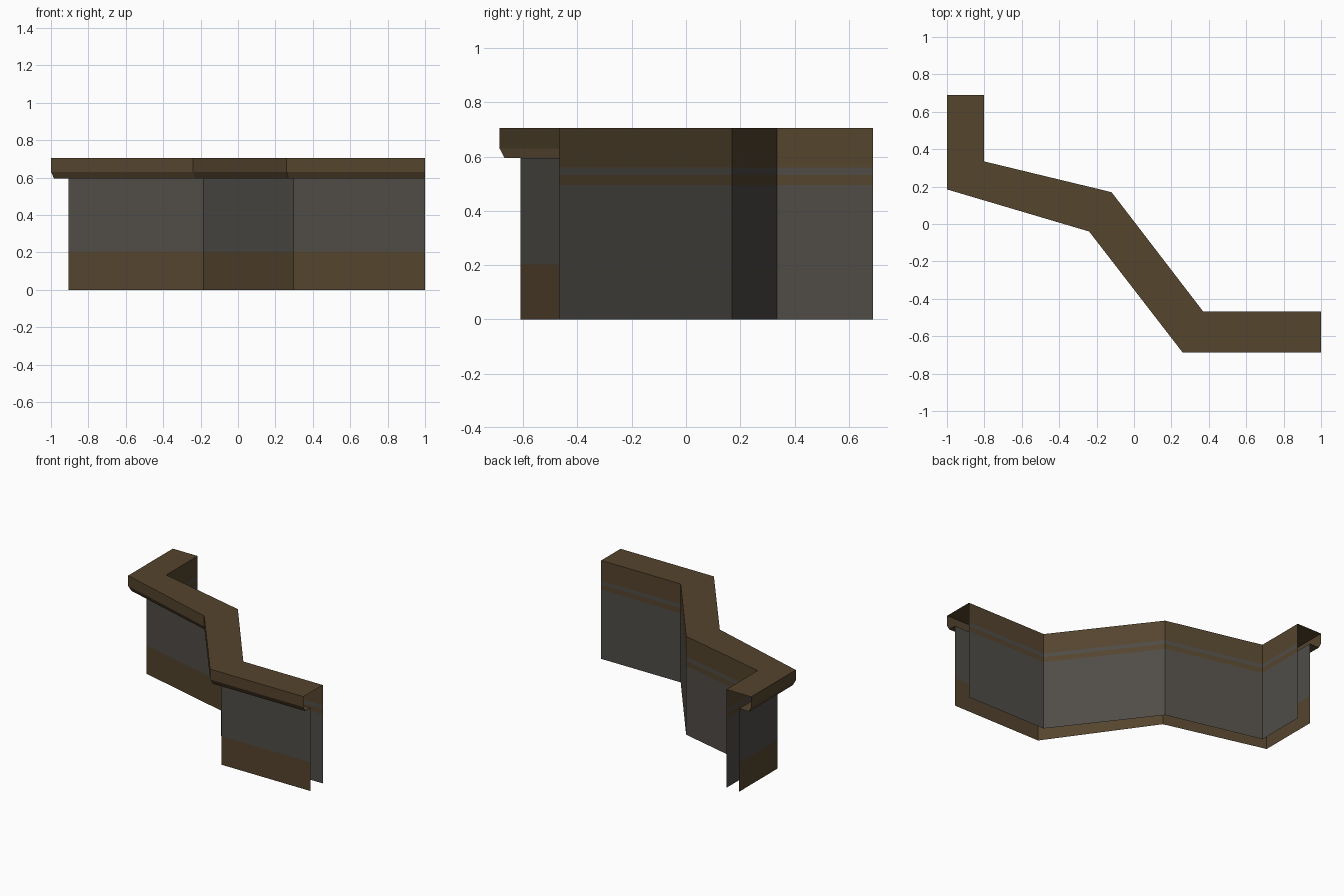
import bpy

if "Cube" in bpy.data.objects:
    bpy.data.objects.remove(bpy.data.objects["Cube"])

def material(name, rgb):
    m = bpy.data.materials.new(name)
    m.diffuse_color = (*rgb, 1)
    m.use_nodes = True
    m.node_tree.nodes["Principled BSDF"].inputs["Base Color"].default_value = m.diffuse_color
    return m

WOOD = material("dark wood", (0.089, 0.058, 0.027))
GREY = material("warm grey panel", (0.080, 0.073, 0.064))

# Plan paths of the counter, from the back left end to the right end
OUTER = [(-1, 0.69), (-1, 0.185), (-0.24, -0.04), (0.26, -0.687), (1, -0.687)]
INNER = [(-0.803, 0.69), (-0.803, 0.335), (-0.12, 0.17), (0.37, -0.468), (1, -0.468)]
PANEL = [(-0.905, 0.69), (-0.905, 0.256), (-0.185, 0.07), (0.298, -0.61), (1, -0.61)]

def blend(a, b, t):
    return [(p[0] + (q[0] - p[0]) * t, p[1] + (q[1] - p[1]) * t) for p, q in zip(a, b)]

LIP = blend(OUTER, INNER, 0.085)

def sweep(name, rows, mats):
    """Skin a strip between (path, height) rows; one material per strip."""
    n = len(OUTER)
    verts = [(x, y, z) for path, z in rows for x, y in path]
    faces, idx = [], []
    for r, m in enumerate(mats):
        for i in range(n - 1):
            a, b = r * n + i, (r + 1) * n + i
            faces.append((a, a + 1, b + 1, b))
            idx.append(0 if m is WOOD else 1)
    me = bpy.data.meshes.new(name)
    me.from_pydata(verts, [], faces)
    me.materials.append(WOOD)
    me.materials.append(GREY)
    me.polygons.foreach_set("material_index", idx)
    me.update()
    ob = bpy.data.objects.new(name, me)
    bpy.context.collection.objects.link(ob)
    return ob

TOP = 0.705

# Counter top with chamfered overhanging lip and soffit
sweep("counter_top",
      [(PANEL, 0.595), (LIP, 0.595), (OUTER, 0.63), (OUTER, TOP), (INNER, TOP)],
      [WOOD] * 4)

# Front panel with wooden kick board
sweep("front_panel", [(PANEL, 0), (PANEL, 0.205), (PANEL, 0.595)], [WOOD, GREY])

# Back panel with wooden bands under the top
sweep("back_panel",
      [(INNER, TOP), (INNER, 0.56), (INNER, 0.532), (INNER, 0.495), (INNER, 0)],
      [WOOD, GREY, WOOD, GREY])
